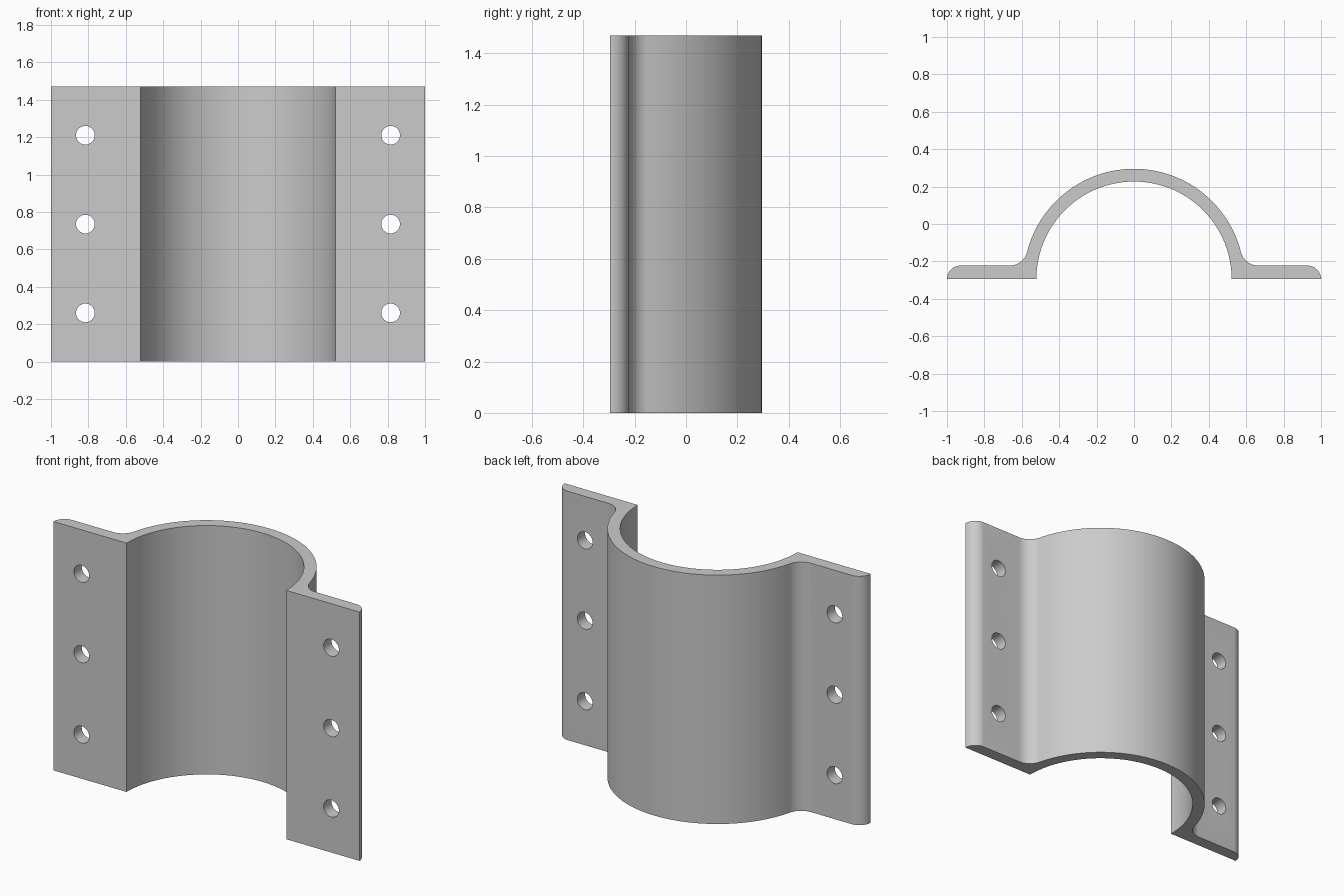
import bpy
import bmesh
from math import pi, cos, sin, asin, sqrt, radians
from mathutils import Matrix

cube = bpy.data.objects.get("Cube")
if cube:
    bpy.data.objects.remove(cube, do_unlink=True)

HEIGHT = 1.47
BASE_Y = -0.295      # mating face of the flanges
INNER, OUTER = 0.522, 0.59
FLANGE = 0.073       # flange thickness
FILLET = 0.095       # blend between flange and shell
HOLE_X, HOLE_R = 0.816, 0.05

metal = bpy.data.materials.new("light grey metal")
metal.use_nodes = True
grey = (0.6, 0.6, 0.6, 1)
metal.diffuse_color = grey
metal.node_tree.nodes["Principled BSDF"].inputs["Base Color"].default_value = grey


def arc(cx, cy, r, start, end, steps):
    angles = [start + (end - start) * i / steps for i in range(steps + 1)]
    return [(cx + r * cos(a), cy + r * sin(a)) for a in angles]


# Right-hand half of the section: flange, rounded tip and fillet
fy = FLANGE + FILLET
fx = sqrt((OUTER + FILLET) ** 2 - fy ** 2)
touch = asin(fy / (OUTER + FILLET))
half = [(INNER, 0)]
half += arc(1 - FLANGE, 0, FLANGE, 0, pi / 2, 12)
half += arc(fx, fy, FILLET, -pi / 2, -pi + touch, 14)

# Full section: half, outer shell, mirrored half, inner bore
section = half + arc(0, 0, OUTER, touch, pi - touch, 64)[1:-1]
section += [(-x, y) for x, y in reversed(half)]
section += arc(0, 0, INNER, pi, 0, 72)[1:-1]

bm = bmesh.new()
face = bm.faces.new([bm.verts.new((x, y + BASE_Y, 0)) for x, y in section])
top = bmesh.ops.extrude_face_region(bm, geom=[face])["geom"]
bmesh.ops.translate(bm, vec=(0, 0, HEIGHT),
                    verts=[v for v in top if isinstance(v, bmesh.types.BMVert)])
bmesh.ops.recalc_face_normals(bm, faces=bm.faces)
mesh = bpy.data.meshes.new("clamp_half")
bm.to_mesh(mesh)
bm.free()
clamp = bpy.data.objects.new("clamp_half", mesh)
mesh.materials.append(metal)
bpy.context.collection.objects.link(clamp)

# Bolt holes, three through each flange
bm = bmesh.new()
for x in (-HOLE_X, HOLE_X):
    for z in (0.26, HEIGHT / 2, HEIGHT - 0.26):
        place = Matrix.Translation((x, BASE_Y, z)) @ Matrix.Rotation(pi / 2, 4, "X")
        bmesh.ops.create_cone(bm, cap_ends=True, segments=40, radius1=HOLE_R,
                              radius2=HOLE_R, depth=0.4, matrix=place)
mesh = bpy.data.meshes.new("bolt_hole_cutter")
bm.to_mesh(mesh)
bm.free()
mesh.materials.append(metal)
cutter = bpy.data.objects.new("bolt_hole_cutter", mesh)
cutter.hide_render = True
bpy.context.collection.objects.link(cutter)

drill = clamp.modifiers.new("bolt holes", "BOOLEAN")
drill.operation = "DIFFERENCE"
drill.solver = "EXACT"
drill.object = cutter

bpy.ops.object.select_all(action="DESELECT")
clamp.select_set(True)
bpy.context.view_layer.objects.active = clamp
bpy.ops.object.modifier_apply(modifier=drill.name)
bpy.data.objects.remove(cutter, do_unlink=True)
bpy.ops.object.shade_smooth_by_angle(angle=radians(30))
